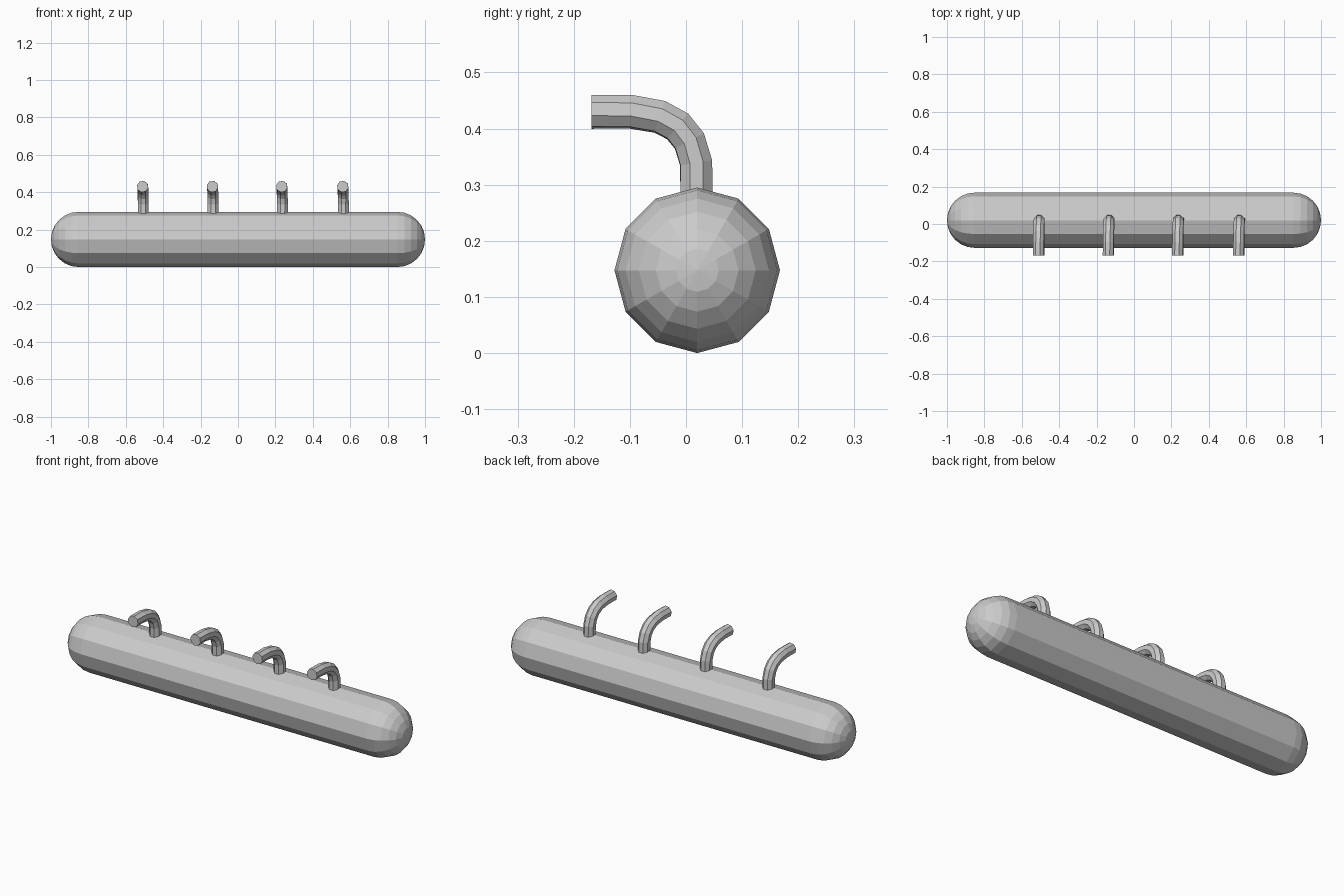
import bpy, bmesh
from math import sin, cos, pi, radians
from mathutils import Vector

if "Cube" in bpy.data.objects:
    bpy.data.objects.remove(bpy.data.objects["Cube"])


def loft(name, rings, cap=False):
    """Skin a list of equal-length vertex rings into one flat-shaded object."""
    bm = bmesh.new()
    vs = [[bm.verts.new(p) for p in ring] for ring in rings]
    n = len(rings[0])
    for a, b in zip(vs, vs[1:]):
        for i in range(n):
            j = (i + 1) % n
            bm.faces.new((a[i], a[j], b[j], b[i]))
    if cap:
        bm.faces.new(vs[0][::-1])
        bm.faces.new(vs[-1])
    bmesh.ops.remove_doubles(bm, verts=bm.verts, dist=1e-4)
    bmesh.ops.recalc_face_normals(bm, faces=bm.faces)
    mesh = bpy.data.meshes.new(name)
    bm.to_mesh(mesh)
    bm.free()
    obj = bpy.data.objects.new(name, mesh)
    bpy.context.collection.objects.link(obj)
    return obj


# Body: 12-sided capsule lying along x, domed ends in 15 degree steps
R, CY, CZ = 0.1475, 0.02, 0.1475
half = [(1 - R + R * cos(radians(a)), R * sin(radians(a))) for a in range(0, 91, 15)]
profile = half + [(-x, r) for x, r in reversed(half)]
loft("tank_body", [[(x, CY + r * cos(k * pi / 6), CZ + r * sin(k * pi / 6))
                    for k in range(12)] for x, r in profile])

# Pipes: 8-sided tubes rising from the top and bending to the front
PATH = [(0.019, 0.26), (0.018, 0.339), (0.006, 0.378), (-0.015, 0.404),
        (-0.047, 0.421), (-0.098, 0.43), (-0.168, 0.43)]
PIPE_R = 0.031


def pipe(name, x0):
    pts = [Vector(p) for p in PATH]
    last = len(pts) - 1
    rings = []
    for i, p in enumerate(pts):
        t_in = (p - pts[max(i - 1, 0)]).normalized()
        t_out = (pts[min(i + 1, last)] - p).normalized()
        t = (t_in + t_out).normalized()
        normal = Vector((t.y, -t.x))          # outer side of the bend, in y-z
        f = i / last
        cx = x0 + 0.004 * (1 - f)             # very slight sideways lean
        ring = []
        for k in range(8):
            a = radians(22.5 + 10 * f + 45 * k)
            q = p + normal * PIPE_R * sin(a)
            ring.append((cx + PIPE_R * cos(a), q.x, q.y))
        rings.append(ring)
    return loft(name, rings, cap=True)


for n, x in enumerate((-0.51, -0.137, 0.234, 0.56), 1):
    pipe(f"pipe_{n}", x)
